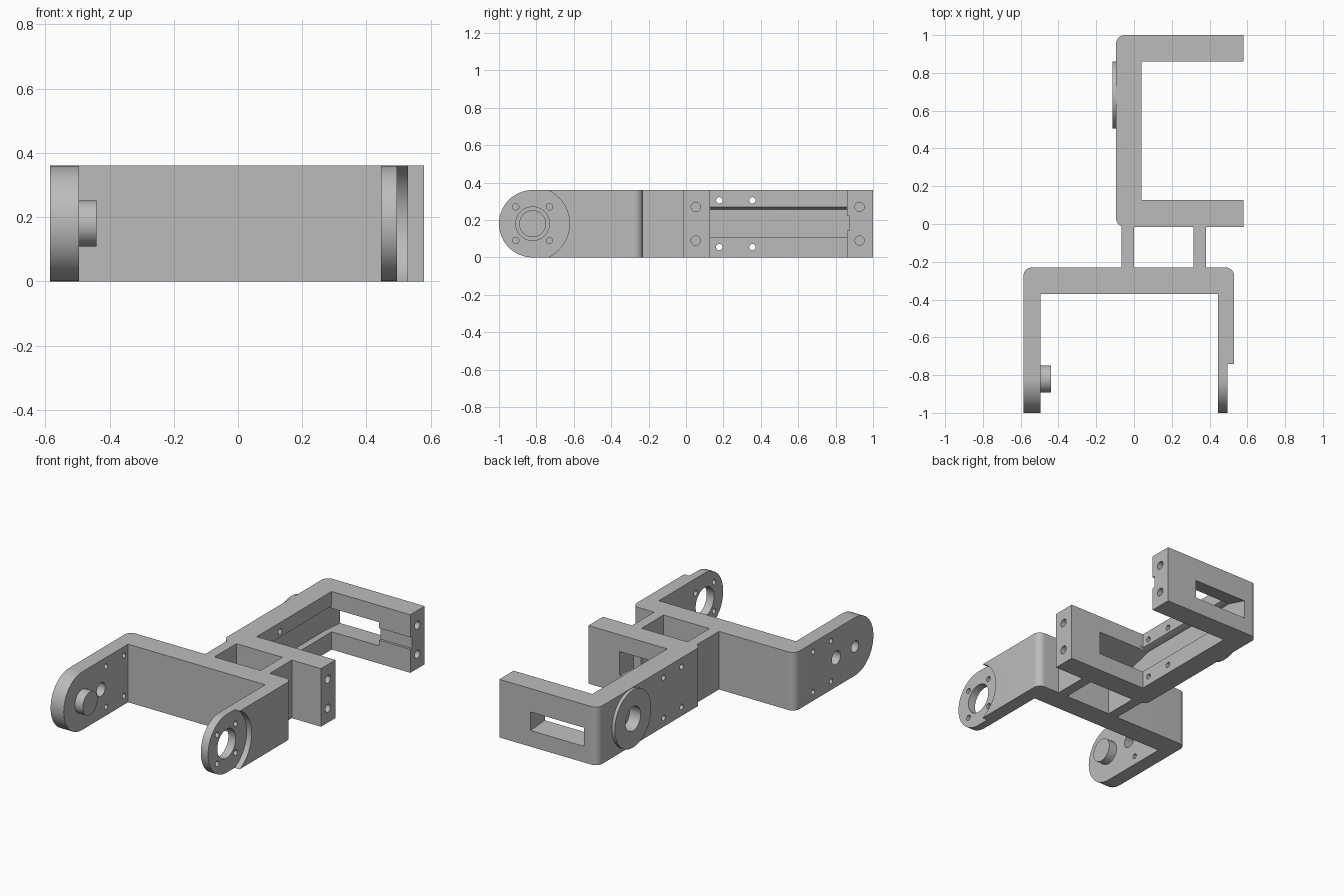
import bpy, bmesh, math
from mathutils import Vector

cube = bpy.data.objects.get("Cube")
if cube:
    bpy.data.objects.remove(cube, do_unlink=True)

grey = bpy.data.materials.new("plain_grey")
grey.use_nodes = True
GREY = (0.5, 0.5, 0.5, 1)
grey.diffuse_color = GREY
grey.node_tree.nodes["Principled BSDF"].inputs["Base Color"].default_value = GREY

H = 0.36           # overall height
MID = H / 2


def prism(name, points, axis, lo, hi):
    """Extrude a 2D outline along an axis; points use the other two axes in order."""
    def place(p, d):
        c = list(p)
        c.insert("xyz".index(axis), d)
        return Vector(c)
    bm = bmesh.new()
    a = [bm.verts.new(place(p, lo)) for p in points]
    b = [bm.verts.new(place(p, hi)) for p in points]
    bm.faces.new(a)
    bm.faces.new(b)
    n = len(points)
    for i in range(n):
        bm.faces.new((a[i], a[(i + 1) % n], b[(i + 1) % n], b[i]))
    bmesh.ops.recalc_face_normals(bm, faces=bm.faces)
    mesh = bpy.data.meshes.new(name)
    bm.to_mesh(mesh)
    bm.free()
    mesh.materials.append(grey)
    ob = bpy.data.objects.new(name, mesh)
    bpy.context.scene.collection.objects.link(ob)
    return ob


def arc(cx, cy, r, start, end, n=12):
    angles = [math.radians(start + (end - start) * i / n) for i in range(n + 1)]
    return [(cx + r * math.cos(t), cy + r * math.sin(t)) for t in angles]


def rod(name, y, z, r, x0, x1, n=48):
    return prism(name, arc(y, z, r, 0, 360, n)[:-1], "x", x0, x1)


def rect(x0, y0, x1, y1):
    return [(x0, y0), (x1, y0), (x1, y1), (x0, y1)]


def cut(ob, cutters):
    for c in cutters:
        c.hide_render = True
        m = ob.modifiers.new("cut", "BOOLEAN")
        m.operation, m.solver, m.object = "DIFFERENCE", "EXACT", c
    dg = bpy.context.evaluated_depsgraph_get()
    mesh = bpy.data.meshes.new_from_object(ob.evaluated_get(dg))
    ob.modifiers.clear()
    ob.data = mesh
    for c in cutters:
        bpy.data.objects.remove(c, do_unlink=True)


def smooth(ob):
    bpy.ops.object.select_all(action="DESELECT")
    ob.select_set(True)
    bpy.context.view_layer.objects.active = ob
    bpy.ops.object.shade_smooth_by_angle(angle=math.radians(30))


# Front fork: U outline with rounded back corners
R = 0.045
PIVOT = -0.82
outline = [(-0.585, -1), (-0.495, -1), (-0.495, -0.37), (0.445, -0.37),
           (0.445, -1), (0.53, -1)]
outline += arc(0.53 - R, -0.23 - R, R, 0, 90)
outline += arc(-0.585 + R, -0.23 - R, R, 90, 180)
front_fork = prism("front_fork", outline, "z", 0, H)

# Rounded arm tips, stepped bearing seat, bores and screw holes
tip = arc(PIVOT, MID, MID, 270, 90, 32)
tip += [(PIVOT, 0.5), (-1.2, 0.5), (-1.2, -0.1), (PIVOT, -0.1)]
cutters = [prism("tip_cutter", tip, "x", -0.8, 0.8),
           rod("seat_cutter", PIVOT, MID, 0.197, 0.495, 0.7, 96),
           rod("bore_cutter", PIVOT, MID, 0.09, 0.4, 0.6),
           rod("pin_bore", PIVOT, MID, 0.035, -0.7, -0.51),
           rod("cable_hole", -0.635, MID, 0.042, -0.7, -0.45)]
for sy in (-1, 1):
    for dz in (-0.09, 0.09):
        cutters.append(rod("seat_screw", PIVOT + sy * 0.09, MID + dz, 0.017, 0.4, 0.6, 20))
for y in (-0.41, -0.585):
    for z in (0.055, 0.305):
        cutters.append(rod("arm_screw", y, z, 0.016, -0.7, -0.45, 20))
cut(front_fork, cutters)

pivot_pin = rod("pivot_pin", PIVOT, MID, 0.072, -0.5, -0.44)

# Two webs joining the brackets
left_web = prism("left_web", rect(0.315, -0.24, 0.38, -0.01), "z", 0, H)
right_web = prism("right_web", rect(-0.065, -0.24, 0.0, 0.01), "z", 0, H)

# Rear C bracket, open toward +x
outline = [(0.58, -0.015), (0.58, 0.127), (0.04, 0.127), (0.04, 0.86),
           (0.58, 0.86), (0.58, 1)]
outline += arc(-0.095 + R, 1 - R, R, 90, 180)
outline += arc(-0.095 + R, -0.015 + R, R, 180, 270)
rear_bracket = prism("rear_bracket", outline, "z", 0, H)

# Motor slot through both arms, sunk channel, cable notch, screw holes
slot = [(-0.1, 0.10), (-0.015, 0.10), (0.127, 0.11), (0.86, 0.11), (1, 0.10), (1.1, 0.10),
        (1.1, 0.215), (1, 0.215), (0.86, 0.256), (0.127, 0.256), (-0.015, 0.215), (-0.1, 0.215)]
lip = [(0.0, 0.24), (0.06, 0.24), (0.06, 0.278), (0.04, 0.27), (0.0, 0.255)]
cutters = [prism("slot_cutter", slot, "x", 0.0, 0.366),
           prism("lip_cutter", lip, "y", 0.125, 0.862),
           prism("notch_cutter", rect(0.3, 0.8, 0.7, 0.875), "z", 0.145, 0.22)]
for y in (0.178, 0.355):
    for z in (0.055, 0.305):
        cutters.append(rod("plate_screw", y, z, 0.017, -0.2, 0.2, 20))
for y in (0.052, 0.928):
    for z in (0.09, 0.27):
        cutters.append(rod("end_screw", y, z, 0.025, 0.46, 0.7, 24))
cut(rear_bracket, cutters + [rod("boss_pocket", 0.683, MID, 0.075, -0.2, -0.04)])

# Round boss on the rear plate
boss = rod("rear_boss", 0.683, MID, 0.178, -0.115, -0.09, 96)
cut(boss, [rod("boss_bore", 0.683, MID, 0.075, -0.2, 0.0)])

for ob in (front_fork, pivot_pin, rear_bracket, boss):
    smooth(ob)
